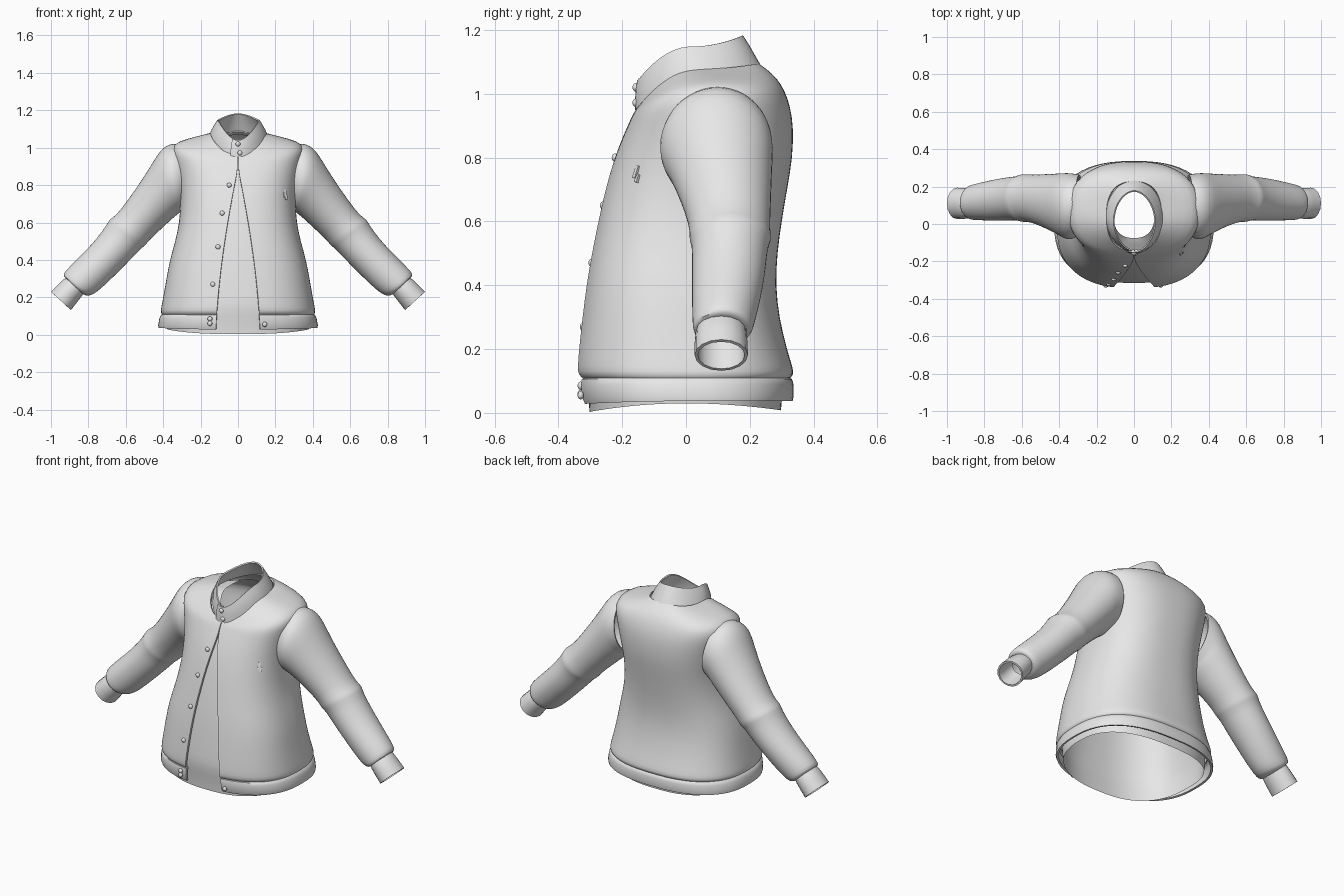
import bpy
import math
from mathutils import Vector

cube = bpy.data.objects.get("Cube")
if cube:
    bpy.data.objects.remove(cube, do_unlink=True)

cloth = bpy.data.materials.new("grey_cloth")
cloth.use_nodes = True
cloth.diffuse_color = (0.8, 0.8, 0.8, 1)
for node in cloth.node_tree.nodes:
    if node.type == 'BSDF_PRINCIPLED':
        node.inputs["Base Color"].default_value = (0.8, 0.8, 0.8, 1)

POWER = 2.5  # squareness of the torso cross-section


def finish(obj, angle=40):
    """Apply modifiers, then smooth the shading."""
    bpy.ops.object.select_all(action='DESELECT')
    obj.select_set(True)
    bpy.context.view_layer.objects.active = obj
    bpy.ops.object.convert(target='MESH')
    bpy.ops.object.shade_smooth_by_angle(angle=math.radians(angle))


def loft(name, rings, closed=True, thickness=0.0, mirror=False, subdivide=0):
    """Skin a list of equally long point rings."""
    n = len(rings[0])
    faces = []
    for i in range(len(rings) - 1):
        for j in range(n if closed else n - 1):
            k = (j + 1) % n
            faces.append((i * n + j, i * n + k, (i + 1) * n + k, (i + 1) * n + j))
    mesh = bpy.data.meshes.new(name)
    mesh.from_pydata([p for r in rings for p in r], [], faces)
    mesh.materials.append(cloth)
    obj = bpy.data.objects.new(name, mesh)
    bpy.context.collection.objects.link(obj)
    if mirror:
        obj.modifiers.new("mirror", 'MIRROR').use_mirror_merge = False
    if subdivide:
        obj.modifiers.new("smooth", 'SUBSURF').levels = subdivide
    if thickness:
        shell = obj.modifiers.new("shell", 'SOLIDIFY')
        shell.thickness = thickness
        shell.offset = -1
    finish(obj)
    return obj


def opening(z):
    """Half width of the open front at a height."""
    return max(0.002, 0.118 * (1 - (max(z, 0) / 0.89) ** 1.6))


def ring_point(ring, a, grow=0.0, power=POWER):
    """Point on a ring given as front z, side z, back z, half width, front y, back y."""
    zf, zs, zb, hw, yf, yb = ring
    c, s = math.cos(a), math.sin(a)
    u = math.copysign(abs(c) ** (2 / power), c)
    v = math.copysign(abs(s) ** (2 / power), s)
    z = zs + ((zf if v < 0 else zb) - zs) * v * v
    return (u * (hw + grow), (yf + yb) / 2 + v * ((yb - yf) / 2 + grow), z)


def open_ring(ring, count=56):
    """Ring that stops at the two front edges."""
    gap = math.asin((opening(ring[0]) / ring[3]) ** (POWER / 2))
    span = 2 * math.pi - 2 * gap
    return [ring_point(ring, -math.pi / 2 + gap + span * i / count) for i in range(count + 1)]


def flat(z, hw, yf, yb):
    return (z, z, z, hw, yf, yb)


# Jacket torso, from the hem fold up to the neck
torso = [
    flat(0.105, 0.404, -0.324, 0.322), flat(0.118, 0.415, -0.342, 0.338),
    flat(0.14, 0.412, -0.345, 0.336), flat(0.20, 0.400, -0.340, 0.316),
    flat(0.30, 0.383, -0.328, 0.292), flat(0.40, 0.365, -0.315, 0.281),
    flat(0.50, 0.335, -0.297, 0.286), flat(0.60, 0.314, -0.276, 0.300),
    flat(0.70, 0.307, -0.253, 0.317), flat(0.80, 0.315, -0.224, 0.335),
    (0.87, 0.90, 0.90, 0.335, -0.196, 0.337), (0.91, 0.97, 0.96, 0.352, -0.178, 0.327),
    (0.935, 1.022, 1.01, 0.350, -0.167, 0.310), (0.95, 1.048, 1.05, 0.270, -0.157, 0.285),
    (0.96, 1.068, 1.08, 0.190, -0.150, 0.250), (0.965, 1.078, 1.095, 0.148, -0.145, 0.228),
]
loft("jacket_torso", [open_ring(r) for r in torso], False, 0.012, subdivide=1)

# Waistband
band = [
    (0.028, 0.037, 0.037, 0.425, -0.322, 0.334), (0.045, 0.05, 0.05, 0.427, -0.329, 0.337),
    flat(0.09, 0.420, -0.335, 0.337), flat(0.106, 0.412, -0.332, 0.332),
    flat(0.114, 0.400, -0.320, 0.320),
]
loft("waistband", [open_ring(r) for r in band], False, 0.012)

# Inner shirt: same shape, pulled in, closed all round
inset = 0.026
shirt = [(0.003, 0.03, 0.008, 0.380, -0.303, 0.298), (0.06, 0.07, 0.06, 0.386, -0.306, 0.303)]
for zf, zs, zb, hw, yf, yb in torso[2:12]:
    shirt.append((zf, zs, zb, hw - inset, yf + inset, yb - inset))
shirt += [(0.915, 1.0, 0.985, 0.315, -0.135, 0.275), (0.94, 1.03, 1.05, 0.17, -0.10, 0.22),
          (0.95, 1.05, 1.07, 0.110, -0.075, 0.185)]
loft("inner_shirt", [[ring_point(r, math.tau * i / 56) for i in range(56)] for r in shirt],
     subdivide=1)

# Standing collar, wrapping over itself at the front
collar = [
    (0.950, 1.066, 1.085, 0.150, -0.150, 0.232), (0.985, 1.095, 1.12, 0.140, -0.150, 0.212),
    (1.015, 1.125, 1.155, 0.123, -0.148, 0.192), (1.040, 1.148, 1.183, 0.108, -0.144, 0.174),
]
start, end = math.radians(-106), math.radians(272)
loft("collar", [[ring_point(r, start + (end - start) * i / 48, 0.010 * (1 - i / 48), 1.9)
                 for i in range(49)] for r in collar], False, 0.008)


def sleeve_rings(sections, count=24):
    """Each section: upper x, z; lower x, z; front y, back y."""
    rings = []
    for xt, zt, xb, zb, yf, yb in sections:
        top, low = Vector((xt, 0, zt)), Vector((xb, 0, zb))
        mid, half = (top + low) / 2, (top - low) / 2
        mid.y = (yf + yb) / 2
        rings.append([mid + half * math.cos(a) - Vector((0, (yb - yf) / 2 * math.sin(a), 0))
                      for a in (math.tau * i / count for i in range(count))])
    return rings


# Sleeves with an elbow fold and a gathered end
sleeve = [
    (0.315, 1.022, 0.27, 0.69, -0.06, 0.265), (0.362, 1.025, 0.29, 0.67, -0.082, 0.272),
    (0.412, 0.995, 0.30, 0.66, -0.085, 0.274), (0.455, 0.925, 0.305, 0.655, -0.07, 0.273),
    (0.51, 0.835, 0.335, 0.635, -0.042, 0.270), (0.60, 0.705, 0.42, 0.555, -0.002, 0.266),
    (0.655, 0.635, 0.475, 0.505, 0.012, 0.264), (0.69, 0.617, 0.495, 0.475, 0.008, 0.270),
    (0.697, 0.595, 0.515, 0.465, 0.018, 0.258), (0.755, 0.515, 0.565, 0.41, 0.018, 0.252),
    (0.81, 0.455, 0.63, 0.345, 0.018, 0.243), (0.875, 0.39, 0.70, 0.275, 0.018, 0.228),
    (0.93, 0.335, 0.76, 0.222, 0.020, 0.214), (0.936, 0.315, 0.80, 0.203, 0.022, 0.207),
    (0.915, 0.298, 0.83, 0.217, 0.035, 0.19),
]
loft("sleeves", sleeve_rings(sleeve), thickness=0.01, mirror=True, subdivide=1)

# Cuffs
cuff = [
    (0.905, 0.312, 0.825, 0.222, 0.035, 0.185), (0.928, 0.30, 0.838, 0.202, 0.030, 0.190),
    (0.962, 0.268, 0.865, 0.168, 0.027, 0.193), (1.0, 0.230, 0.893, 0.132, 0.027, 0.194),
]
loft("cuffs", sleeve_rings(cuff, 16), thickness=0.01, mirror=True)


def front_y(x, z):
    """Depth of the jacket front at a spot."""
    for a, b in zip(torso, torso[1:]):
        if a[0] <= z <= b[0]:
            t = (z - a[0]) / (b[0] - a[0])
            hw, yf, yb = (a[k] + (b[k] - a[k]) * t for k in (3, 4, 5))
            v = (1 - abs(x / hw) ** POWER) ** (1 / POWER)
            return (yf + yb) / 2 - v * (yb - yf) / 2
    return -0.33 if z < 0.2 else -0.158


# Buttons down the front, on the band and on the collar
spots = [(-0.047, 0.80), (-0.085, 0.65), (-0.107, 0.47), (-0.135, 0.27),
         (-0.15, 0.085), (-0.15, 0.06), (0.143, 0.055), (0.0, 1.02), (0.01, 0.972)]
for x, z in spots:
    bpy.ops.mesh.primitive_uv_sphere_add(segments=16, ring_count=8, radius=0.013,
                                         location=(x, front_y(x, z), z))
    button = bpy.context.object
    button.name = "button"
    button.scale.y = 0.75
    button.data.materials.append(cloth)
    finish(button, 60)

# Small chest tab
for x, z, size in ((0.25, 0.755, 0.02), (0.256, 0.735, 0.013)):
    bpy.ops.mesh.primitive_cube_add(size=1, location=(x, front_y(x, z) - 0.001, z))
    tab = bpy.context.object
    tab.name = "chest_tab"
    tab.scale = (0.014, 0.009, size * 2)
    tab.rotation_euler = (-0.25, 0.15, 0.6)
    tab.data.materials.append(cloth)
